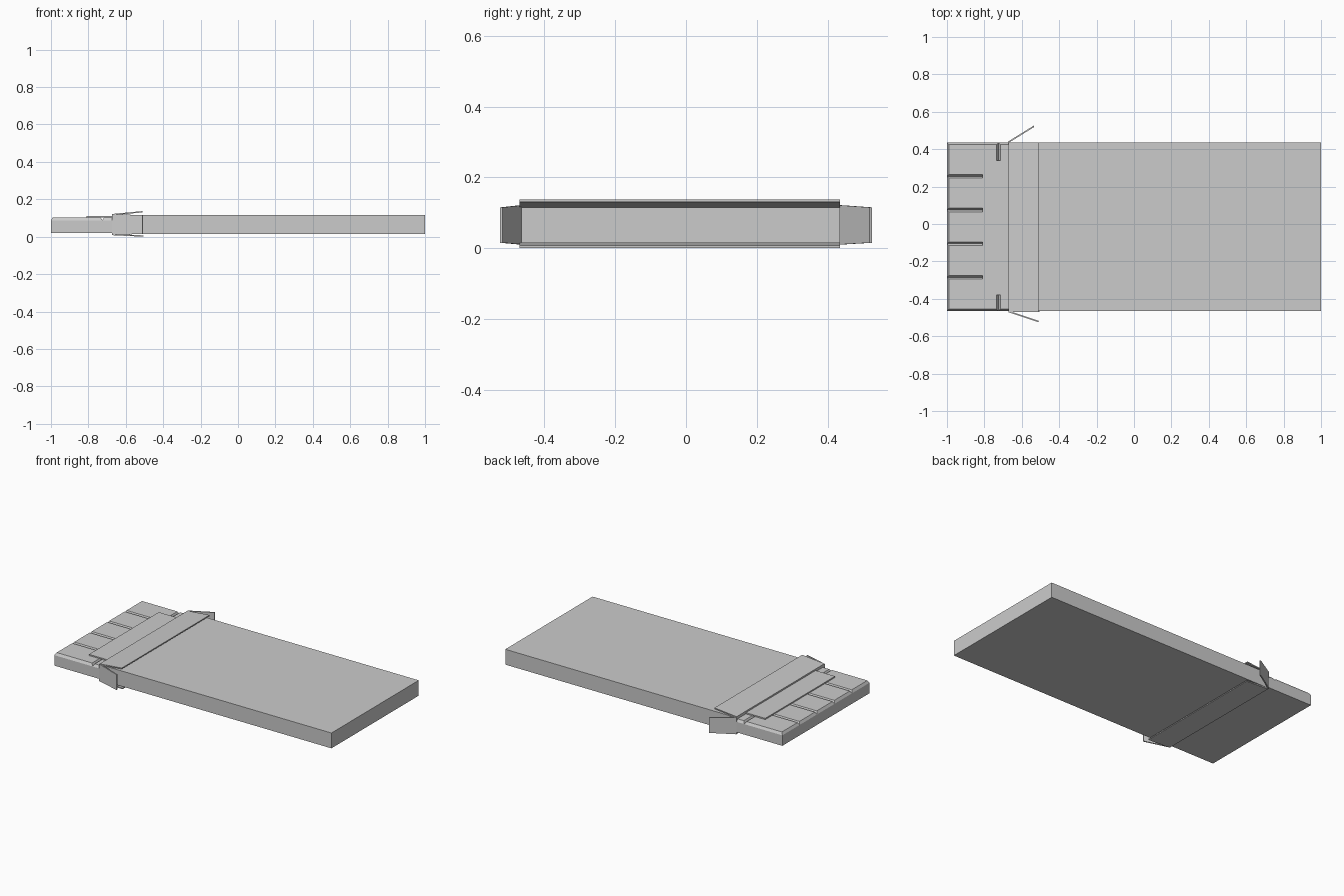
import bpy, bmesh

if "Cube" in bpy.data.objects:
    bpy.data.objects.remove(bpy.data.objects["Cube"])

Y0, Y1 = -0.465, 0.435      # bar and sleeve share this width


def mesh_object(name, bm):
    bmesh.ops.recalc_face_normals(bm, faces=bm.faces)
    me = bpy.data.meshes.new(name)
    bm.to_mesh(me)
    bm.free()
    ob = bpy.data.objects.new(name, me)
    bpy.context.collection.objects.link(ob)
    return ob


def add_block(bm, x, y, z, inset=(0, 0)):
    """Box from ranges; the top can be inset in x and y to form a frustum."""
    cube = bmesh.ops.create_cube(bm, size=1)
    for v in cube["verts"]:
        top = v.co.z > 0
        for i, r in enumerate((x, y, z)):
            side = v.co[i] > 0
            val = r[1] if side else r[0]
            if top and i < 2:
                val += -inset[i] if side else inset[i]
            v.co[i] = val


def block(name, x, y, z):
    bm = bmesh.new()
    add_block(bm, x, y, z)
    return mesh_object(name, bm)


def sheet(name, hinge, tip, thick):
    """Folded flap: hinge edge, tip edge, each offset by the thickness vector."""
    bm = bmesh.new()
    quad = [bm.verts.new(p) for p in (*hinge, *reversed(tip))]
    face = bm.faces.new(quad)
    ext = bmesh.ops.extrude_face_region(bm, geom=[face], use_keep_orig=True)
    moved = [g for g in ext["geom"] if isinstance(g, bmesh.types.BMVert)]
    bmesh.ops.translate(bm, verts=moved, vec=thick)
    return mesh_object(name, bm)


# Bar: slab with bevelled segments separated by V grooves
block("bar_slab", (-1, -0.66), (Y0, Y1), (0.02, 0.088))
bm = bmesh.new()
for row in ((-1, -0.725), (-0.725, -0.45)):
    for i in range(5):
        y = Y0 + 0.18 * i
        add_block(bm, row, (y, y + 0.18), (0.088, 0.104), (0.01, 0.01))
mesh_object("bar_segments", bm)

# Inner foil strip lying on the bar
block("foil_strip", (-0.81, -0.66), (-0.38, 0.34), (0.104, 0.112))

# Outer sleeve
block("sleeve", (-0.67, 1), (Y0, Y1), (0.015, 0.115))

# Flaps folded back from the sleeve mouth
H = -0.67
sheet("top_flap", [(H, -0.47, 0.115), (H, 0.435, 0.115)],
      [(-0.51, -0.47, 0.13), (-0.51, 0.435, 0.13)], (0, 0, 0.007))
sheet("bottom_flap", [(H, -0.47, 0.015), (H, 0.435, 0.015)],
      [(-0.505, -0.47, 0.007), (-0.505, 0.435, 0.007)], (0, 0, -0.007))
sheet("left_flap", [(H, 0.434, 0.01), (H, 0.434, 0.121)],
      [(-0.533, 0.519, 0.015), (-0.533, 0.519, 0.115)], (-0.003, 0.007, 0))
sheet("right_flap", [(H, -0.464, 0.01), (H, -0.464, 0.121)],
      [(-0.508, -0.518, 0.015), (-0.508, -0.518, 0.115)], (-0.003, -0.007, 0))
